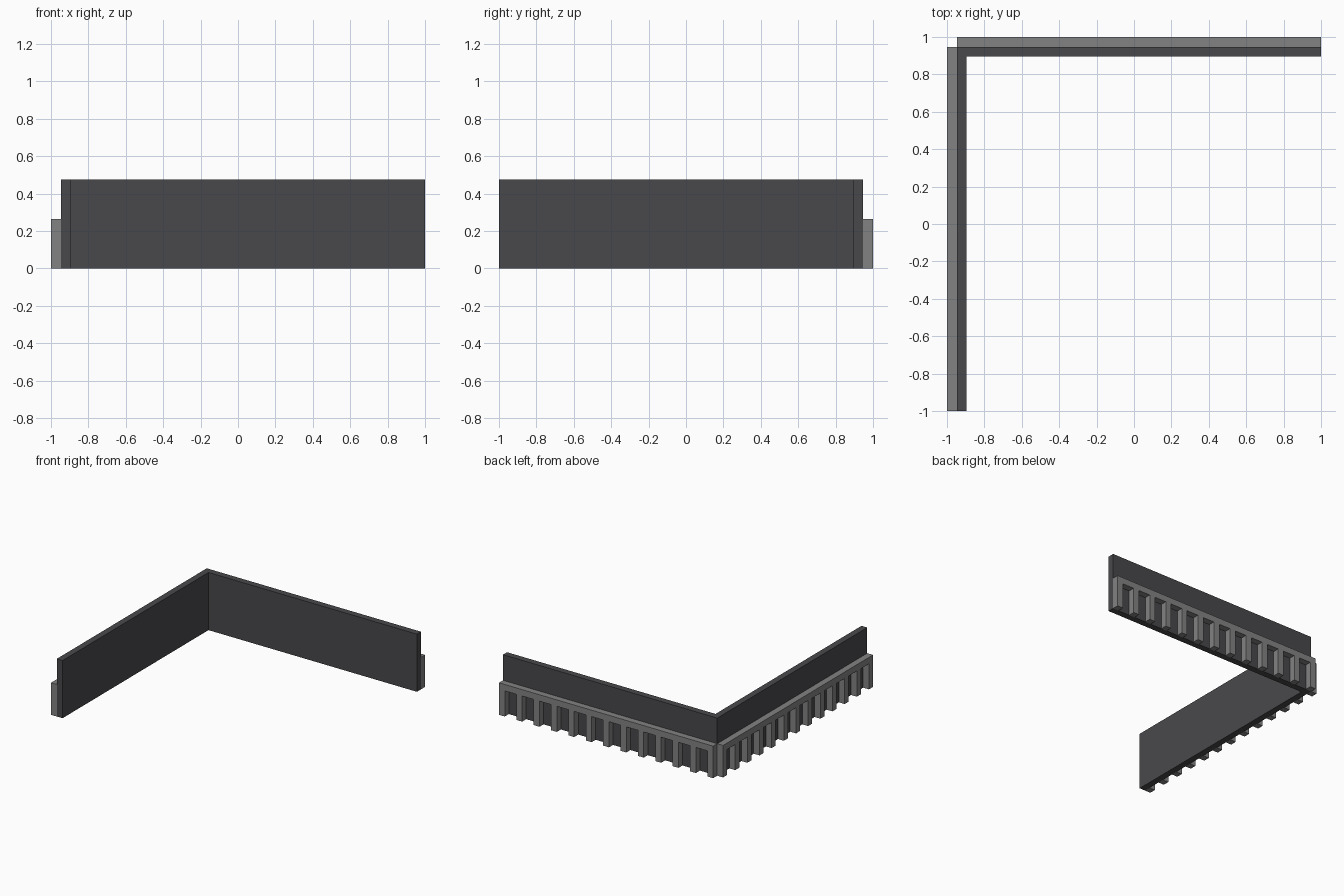
import bpy
import bmesh

cube = bpy.data.objects.get("Cube")
if cube:
    bpy.data.objects.remove(cube, do_unlink=True)

U = 2 / 38            # building module: wall thickness, post width, rail height
WALL_H = 9 * U
TRIM_H = 5 * U
POSTS = 13            # posts one module wide, gaps two modules wide


def make_material(name, color):
    mat = bpy.data.materials.new(name)
    mat.use_nodes = True
    mat.diffuse_color = color
    mat.node_tree.nodes["Principled BSDF"].inputs["Base Color"].default_value = color
    return mat


def extrude_profile(name, points, offset, mat):
    """Fill a closed outline and extrude it by the offset vector."""
    bm = bmesh.new()
    face = bm.faces.new([bm.verts.new(p) for p in points])
    cap = bmesh.ops.extrude_face_region(bm, geom=[face], use_keep_orig=True)
    moved = [v for v in cap["geom"] if isinstance(v, bmesh.types.BMVert)]
    bmesh.ops.translate(bm, verts=moved, vec=offset)
    bmesh.ops.recalc_face_normals(bm, faces=bm.faces)
    mesh = bpy.data.meshes.new(name)
    bm.to_mesh(mesh)
    bm.free()
    mesh.materials.append(mat)
    obj = bpy.data.objects.new(name, mesh)
    bpy.context.collection.objects.link(obj)
    return obj


dark = make_material("dark charcoal", (0.066, 0.065, 0.071, 1))
grey = make_material("mid grey", (0.225, 0.225, 0.225, 1))

# L-shaped corner wall
outer, inner = 1 - U, 1 - 2 * U
wall_outline = [(-outer, -1), (-inner, -1), (-inner, inner),
                (1, inner), (1, outer), (-outer, outer)]
extrude_profile("corner_wall", [(x, y, 0) for x, y in wall_outline],
                (0, 0, WALL_H), dark)

# Comb outline: a top rail with posts hanging down to the ground
comb = [(1, TRIM_H), (-outer, TRIM_H)]
for i in range(POSTS):
    x = -outer + 3 * U * i
    if i > 0:
        comb.append((x, TRIM_H - U))
    comb += [(x, 0), (x + U, 0)]
    if i < POSTS - 1:
        comb.append((x + U, TRIM_H - U))

# Back trim, and the side trim as its reflection across the corner diagonal
extrude_profile("back_trim", [(x, outer, z) for x, z in comb], (0, U, 0), grey)
extrude_profile("side_trim", [(-outer, -x, z) for x, z in comb], (-U, 0, 0), grey)
